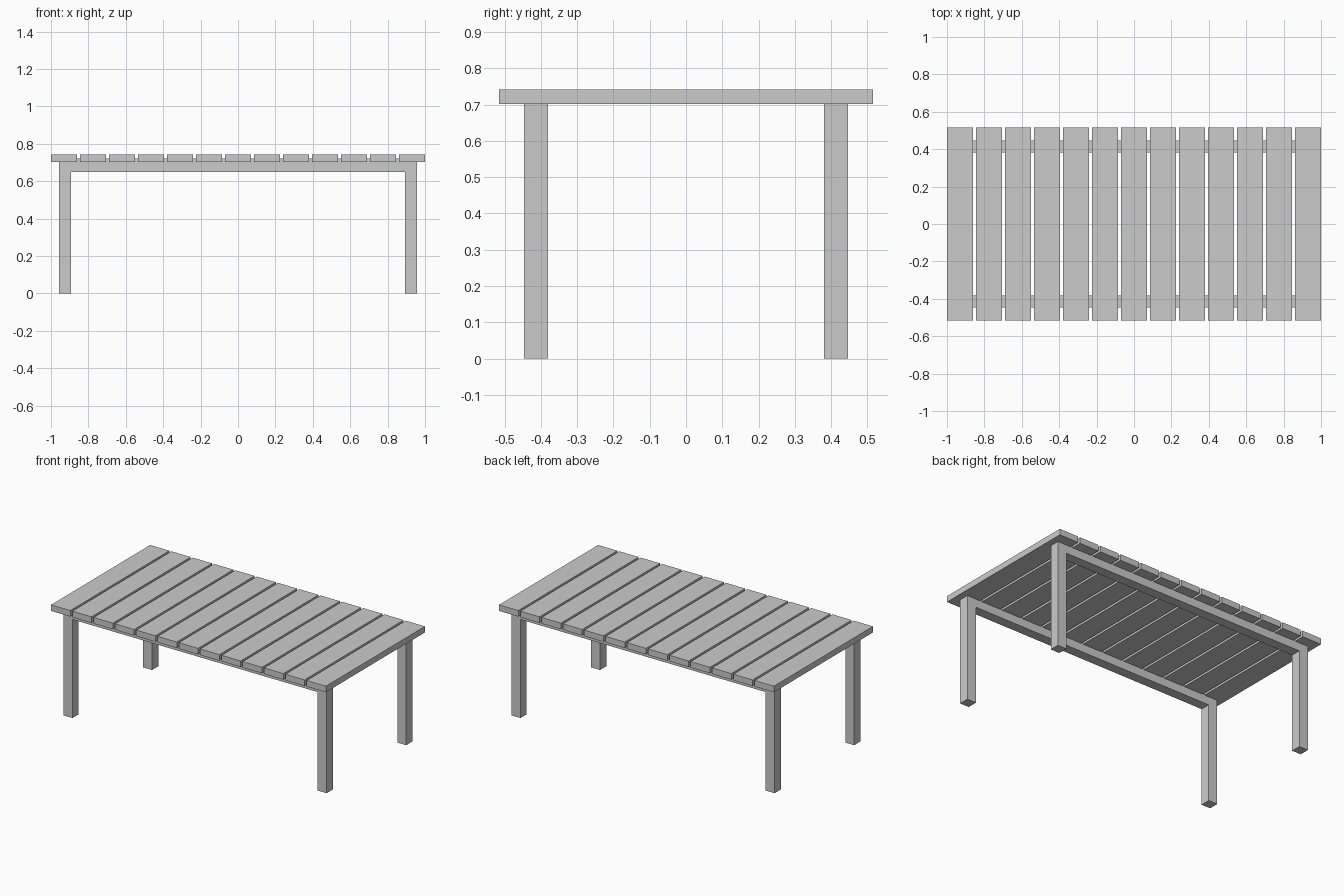
import bpy

if "Cube" in bpy.data.objects:
    bpy.data.objects.remove(bpy.data.objects["Cube"])

def box(name, x0, x1, y0, y1, z0, z1):
    bpy.ops.mesh.primitive_cube_add(size=1, location=((x0+x1)/2, (y0+y1)/2, (z0+z1)/2))
    ob = bpy.context.object
    ob.name = name
    ob.scale = (x1-x0, y1-y0, z1-z0)
    bpy.ops.object.transform_apply(location=False, rotation=False, scale=True)
    return ob

# Tabletop slats
COUNT, WIDTH = 13, 0.14
PITCH = (2 - WIDTH) / (COUNT - 1)
for i in range(COUNT):
    x = -1 + i * PITCH
    box(f"slat_{i + 1}", x, x + WIDTH, -0.515, 0.515, 0.702, 0.742)

# Legs and long rails; rails rise slightly into the gaps between slats
OUT_X, IN_X = 0.957, 0.892
OUT_Y, IN_Y = 0.446, 0.381
for side, s in (("front", -1), ("back", 1)):
    y0, y1 = sorted((s * OUT_Y, s * IN_Y))
    box(f"{side}_left_leg", -OUT_X, -IN_X, y0, y1, 0, 0.72)
    box(f"{side}_right_leg", IN_X, OUT_X, y0, y1, 0, 0.72)
    box(f"{side}_rail", -IN_X, IN_X, y0, y1, 0.648, 0.72)
